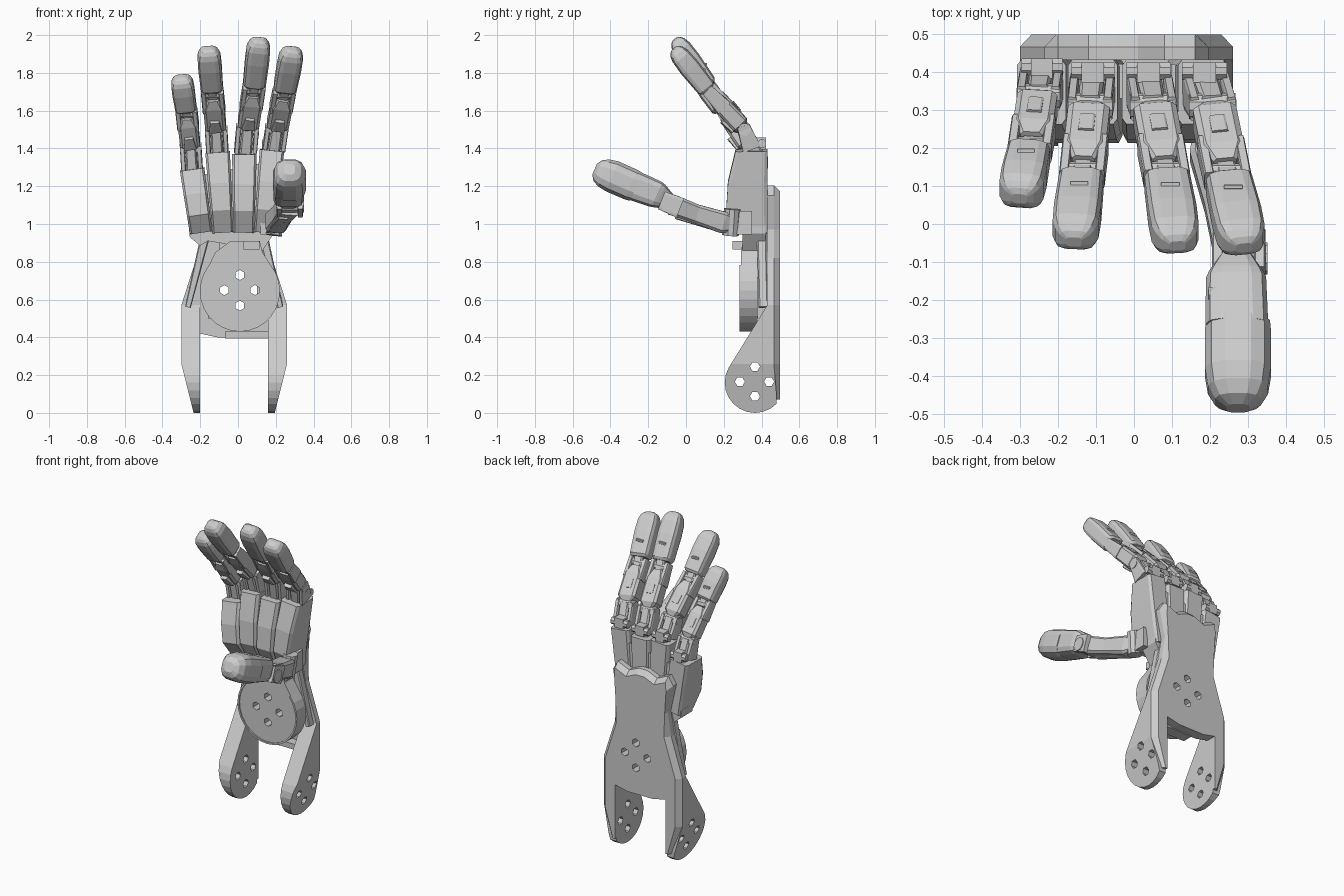
import bpy, bmesh
from math import cos, sin, pi, radians
from mathutils import Vector as V

C = -0.02  # centre line of the wrist bracket


def build(name, bm):
    bmesh.ops.recalc_face_normals(bm, faces=bm.faces)
    me = bpy.data.meshes.new(name)
    bm.to_mesh(me)
    bm.free()
    ob = bpy.data.objects.new(name, me)
    bpy.context.collection.objects.link(ob)
    return ob


def skin(name, loops):
    """Closed skin through equal-length point loops."""
    bm = bmesh.new()
    rows = [[bm.verts.new(p) for p in lp] for lp in loops]
    n = len(rows[0])
    for a, b in zip(rows, rows[1:]):
        for i in range(n):
            bm.faces.new((a[i], a[(i + 1) % n], b[(i + 1) % n], b[i]))
    bm.faces.new(rows[0])
    bm.faces.new(rows[-1])
    return build(name, bm)


def tube(name, rings, e=0.35, n=8):
    """Rounded-box sections; rings = (centre, width, height)."""
    d = (V(rings[-1][0]) - V(rings[0][0])).normalized()
    ref = V((0, 0, 1)) if abs(d.x) > 0.9 else V((1, 0, 0))
    u = (ref - d * ref.dot(d)).normalized()
    v = d.cross(u)
    k = cos(pi / n) ** e
    f = lambda t: (abs(t) ** e) * (1 if t > 0 else -1) / k
    ang = [2 * pi * (i + 0.5) / n for i in range(n)]
    return skin(name, [[V(c) + u * f(cos(a)) * w / 2 + v * f(sin(a)) * h / 2
                        for a in ang] for c, w, h in rings])


def rod(name, p, q, r, n=10):
    return tube(name, [(p, 2 * r, 2 * r), (q, 2 * r, 2 * r)], 1, n)


def box(name, lo, hi):
    (a, b, c), (x, y, z) = lo, hi
    return skin(name, [[(a, b, k), (x, b, k), (x, y, k), (a, y, k)] for k in (c, z)])


def slab(name, pts, y0, y1):
    return skin(name, [[(x, y, z) for x, z in pts] for y in (y0, y1)])


def drill(obs, holes):
    """Cut straight holes (start, end) of small radius through objects."""
    cutters = [rod("hole_cutter", a, b, 0.023, 6) for a, b in holes]
    for o in obs:
        bpy.context.view_layer.objects.active = o
        for c in cutters:
            m = o.modifiers.new("hole", 'BOOLEAN')
            m.operation, m.solver, m.object = 'DIFFERENCE', 'EXACT', c
            bpy.ops.object.modifier_apply(modifier=m.name)
    for c in cutters:
        bpy.data.objects.remove(c)


# --- Wrist bracket: back plate with chamfered rear edge ---
half = [(0.09, 0.40), (0.18, 0.42), (0.18, 0.07), (0.225, 0.07), (0.28, 0.26), (0.28, 0.57),
        (0.20, 0.82), (0.175, 0.97), (0.215, 1.15), (0.18, 1.205), (0.10, 1.17), (0.03, 1.20)]
rear = [(h - 0.03 if h > 0.19 else h, z - 0.03 if z > 1.1 else z) for h, z in half]
outline = lambda hs: [(C + h, z) for h, z in hs] + [(C - h, z) for h, z in reversed(hs)]
fo, ro = outline(half), outline(rear)
plate = skin("back_plate", [[(x, y, z) for x, z in o] for o, y in
                            ((fo, 0.43), (fo, 0.465), (ro, 0.497))])

# --- Wrist ears: tapered side plates with rounded lower ends ---
arc = [(0.365 + 0.16 * cos(radians(a)), 0.16 + 0.16 * sin(radians(a))) for a in range(150, 316, 15)]
prof = [(0.43, 0.57)] + arc + [(0.48, 0.09), (0.465, 0.26), (0.465, 0.57)]
ears = []
for s in (-1, 1):
    ear = skin("wrist_ear", [[(C + s * h, y, z) for y, z in prof] for h in (0.18, 0.28)])
    bm = bmesh.new()
    bm.from_mesh(ear.data)
    bmesh.ops.bisect_plane(bm, geom=bm.verts[:] + bm.edges[:] + bm.faces[:],
                           plane_co=(0, 0, 0.26), plane_no=(0, 0, 1))
    for v in bm.verts:
        if abs(v.co.x - C) > 0.2 and v.co.z < 0.26:
            v.co.x -= s * 0.065 * (0.26 - v.co.z) / 0.26
    bm.to_mesh(ear.data)
    bm.free()
    ears.append(ear)
drill(ears + [plate], [((-0.5, y, z), (0.5, y, z)) for y, z in
                       ((0.285, 0.165), (0.365, 0.245), (0.44, 0.165), (0.365, 0.088))])

# --- Round palm-side cover with neck ---
ring = [(0.01 + 0.212 * cos(radians(a)), 0.645 + 0.215 * sin(radians(a))) for a in range(-220, 41, 13)]
cover = slab("round_cover", ring + [(0.13, 0.85), (0.115, 0.91), (-0.04, 0.91), (-0.12, 0.85)], 0.29, 0.378)
rim_in = [(0.01 + (x - 0.01) * 0.95, 0.65 + (z - 0.65) * 0.95) for x, z in ring]
slab("cover_rim", ring + rim_in[::-1], 0.283, 0.295)
drill([plate, cover], [((x, 0.2, z), (x, 0.6, z)) for x, z in
                       ((0.01, 0.73), (-0.072, 0.65), (0.09, 0.65), (0.01, 0.568))])
box("cover_catch", (0.03, 0.245, 0.865), (0.115, 0.30, 0.91))
box("cross_bar", (-0.07, 0.37, 0.395), (0.16, 0.44, 0.43))
for s in (-1, 1):
    tube("wrist_strut", [((C + s * 0.245, 0.41, 0.56), 0.03, 0.05),
                         ((C + s * 0.15, 0.40, 0.95), 0.05, 0.05)])
    box("cover_spacer", (s * 0.13 - 0.03, 0.37, 0.50), (s * 0.13 + 0.03, 0.44, 0.72))
box("cover_spacer", (-0.10, 0.37, 0.84), (0.10, 0.44, 0.95))

# --- Palm core and heel ---
slab("palm_core", [(-0.2, 0.93), (0.18, 0.96), (0.22, 1.34), (-0.24, 1.25)], 0.33, 0.42)
slab("palm_heel", [(-0.255, 0.93), (-0.2, 0.885), (-0.16, 0.91), (0.02, 0.88), (0.13, 0.86), (0.19, 0.95),
                   (0.19, 1.02), (-0.26, 0.98)], 0.30, 0.42)

# --- Metacarpal blocks: bottom x, top x, top z, bottom width ---
for name, xb, xt, zt, w in (("little", -0.195, -0.243, 1.29, 0.12), ("ring", -0.08, -0.108, 1.38, 0.11),
                            ("middle", 0.03, 0.034, 1.37, 0.11), ("index", 0.135, 0.18, 1.39, 0.10)):
    rings = []
    for t, y0, k in ((0, 0.275, 0), (0.28, 0.213, 0.3), (0.62, 0.222, 0.7), (1, 0.262, 1)):
        z = 0.955 + (zt - 0.955) * t
        rings.append(((xb + (xt - xb) * t, (y0 + 0.432) / 2, z), w + (0.13 - w) * k, 0.432 - y0))
    tube(name + "_metacarpal", rings, 0.22)


# --- Fingers ---
def finger(name, base, j1, j2, tip, w):
    base, j1, j2, tip = map(V, (base, j1, j2, tip))
    X = V((1, 0, 0))
    d = (j2 - j1).normalized()
    back = -X.cross(d).normalized()
    at = lambda a, b, t: a + (b - a) * t
    # knuckle tongue, lugs and rear hinge
    tube(name + "_knuckle", [(base, w * 0.55, 0.10), (at(base, j1, 1.1), w * 0.5, 0.07)])
    for s in (-1, 1):
        o = X * s * w * 0.4
        tube(name + "_knuckle_lug", [(at(base, j1, 0.2) + o, 0.025, 0.10), (at(base, j1, 1.15) + o, 0.025, 0.065)])
        tube(name + "_joint_fork", [(at(j1, j2, 0.6) + o, 0.026, 0.085), (at(j1, j2, 1.1) + o, 0.026, 0.065)])
    h = base + V((0, 0.042, 0.055))
    rod(name + "_hinge_pin", h - X * w * 0.48, h + X * w * 0.48, 0.022, 8)
    box(name + "_hinge_block", h - V((w * 0.25, 0.03, 0.03)), h + V((w * 0.25, 0.022, 0.032)))
    rod(name + "_lower_pin", j1 - X * w * 0.5, j1 + X * w * 0.5, 0.032)
    # middle segment with rear block and front tendon guide
    tube(name + "_middle_segment", [(at(j1, j2, 0.05), w * 0.5, 0.06), (at(j1, j2, 0.16), w * 0.94, 0.095),
                                    (at(j1, j2, 0.7), w * 0.94, 0.09), (at(j1, j2, 0.9), w * 0.5, 0.07)])
    g = at(j1, j2, 0.45) + back * 0.04
    tube(name + "_rear_block", [(g - d * 0.03, w * 0.35, 0.025), (g + d * 0.03, w * 0.35, 0.025)])
    g = at(j1, j2, 0.28) - back * 0.05
    tube(name + "_tendon_guide", [(g - d * 0.035, w * 0.6, 0.02), (g + d * 0.04, w * 0.4, 0.035)])
    rod(name + "_upper_pin", j2 - X * w * 0.47, j2 + X * w * 0.47, 0.028)
    # fingertip
    tube(name + "_tip_tongue", [(at(j2, tip, -0.08), w * 0.45, 0.05), (at(j2, tip, 0.2), w * 0.5, 0.07)])
    tube(name + "_fingertip", [(at(j2, tip, t), w * a, b) for t, a, b in
                               ((0.1, 0.85, 0.08), (0.15, 1.0, 0.103), (0.6, 1.06, 0.112),
                                (0.84, 1.03, 0.103), (0.94, 0.88, 0.085), (1.0, 0.65, 0.06),
                                (1.03, 0.35, 0.03))], 0.5, 12)
    d = (tip - j2).normalized()
    g = at(j2, tip, 0.4) - X.cross(d).normalized() * 0.054
    tube(name + "_tip_ridge", [(g - X * w * 0.2, 0.014, 0.012), (g + X * w * 0.2, 0.014, 0.012)])


finger("little", (-0.242, 0.37, 1.27), (-0.25, 0.335, 1.40), (-0.272, 0.20, 1.59), (-0.30, 0.07, 1.775), 0.112)
finger("ring", (-0.108, 0.36, 1.36), (-0.115, 0.31, 1.49), (-0.135, 0.135, 1.69), (-0.157, -0.042, 1.925), 0.117)
finger("middle", (0.038, 0.36, 1.36), (0.05, 0.31, 1.50), (0.083, 0.135, 1.71), (0.113, -0.052, 1.972), 0.12)
finger("index", (0.185, 0.36, 1.37), (0.205, 0.31, 1.50), (0.243, 0.13, 1.69), (0.288, -0.057, 1.922), 0.122)

# --- Thumb ---
box("thumb_mount", (0.12, 0.25, 0.945), (0.22, 0.35, 1.07))
rod("thumb_base_pin", (0.19, 0.235, 0.94), (0.205, 0.245, 1.08), 0.042)
tube("thumb_lower_segment", [((0.19, 0.25, 1.0), 0.07, 0.08), ((0.20, 0.19, 1.01), 0.11, 0.115),
                             ((0.235, 0.05, 1.055), 0.10, 0.10), ((0.27, -0.07, 1.10), 0.12, 0.11)])
tube("thumb_side_rail", [((0.175, 0.2, 0.965), 0.05, 0.03), ((0.24, -0.05, 1.04), 0.05, 0.03)])
for s in (-1, 1):
    tube("thumb_joint_fork", [((0.275 + s * 0.055, -0.03, 1.085), 0.03, 0.11),
                              ((0.275 + s * 0.055, -0.13, 1.125), 0.03, 0.10)])
rod("thumb_joint_pin", (0.205, -0.09, 1.10), (0.35, -0.09, 1.10), 0.04)
tube("thumb_upper_segment", [((0.268, -0.08, 1.115), 0.07, 0.08), ((0.268, -0.135, 1.147), 0.14, 0.13),
                             ((0.268, -0.155, 1.156), 0.158, 0.145), ((0.27, -0.28, 1.205), 0.165, 0.16)], 0.5, 12)
tube("thumb_tip", [((0.273, y, z), w, h) for y, z, w, h in
                   ((-0.265, 1.198, 0.168, 0.163), (-0.29, 1.208, 0.173, 0.17), (-0.39, 1.252, 0.173, 0.172),
                    (-0.435, 1.27, 0.158, 0.155), (-0.467, 1.283, 0.12, 0.12), (-0.484, 1.29, 0.06, 0.06))], 0.7, 12)
box("thumb_catch", (0.195, -0.20, 1.19), (0.245, -0.165, 1.235))
